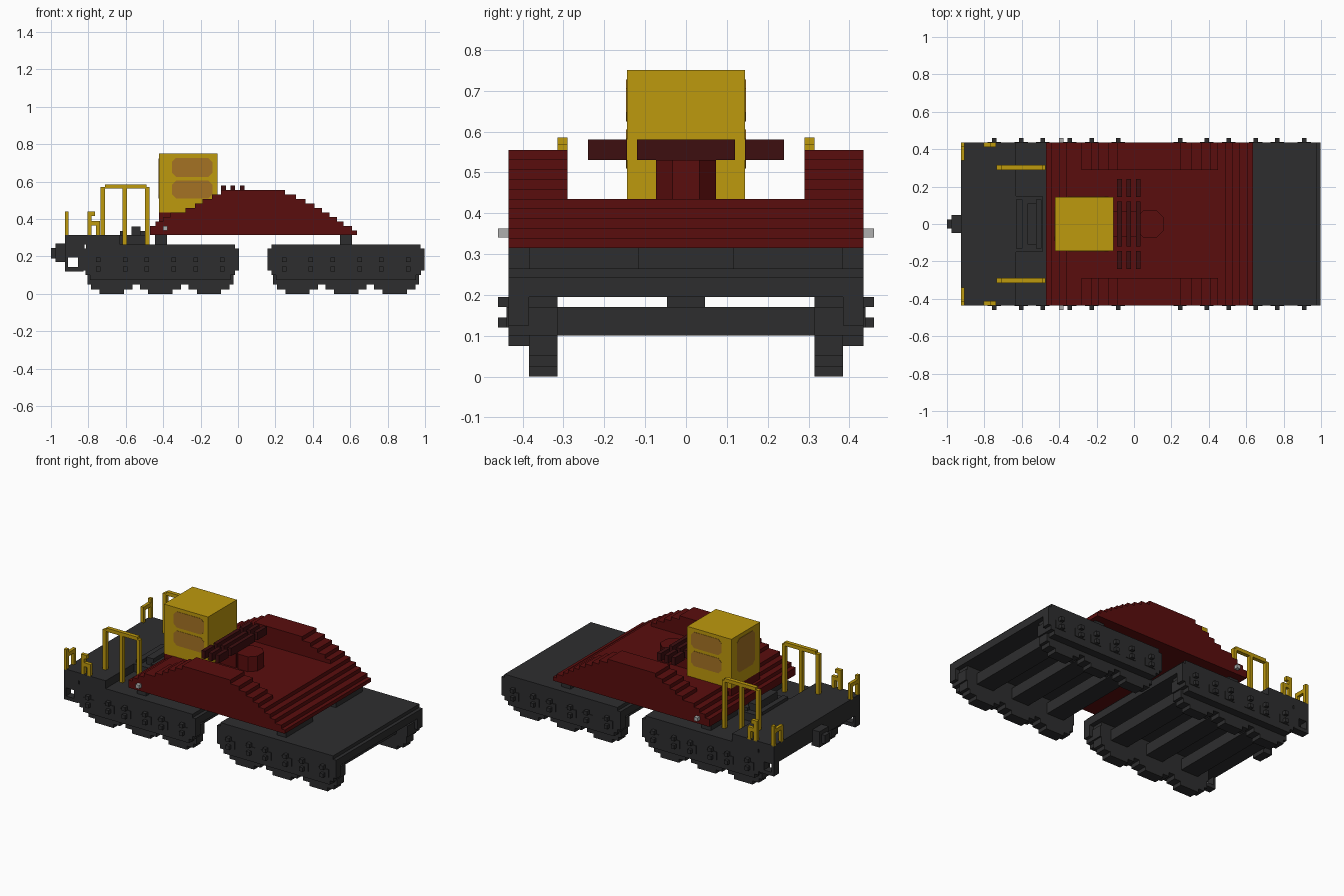
import bpy, bmesh

old = bpy.data.objects.get("Cube")
if old:
    bpy.data.objects.remove(old, do_unlink=True)


def material(name, rgb):
    m = bpy.data.materials.new(name)
    m.use_nodes = True
    m.diffuse_color = (*rgb, 1)
    m.node_tree.nodes["Principled BSDF"].inputs["Base Color"].default_value = (*rgb, 1)
    return m


DARK = material("charcoal", (0.027, 0.027, 0.028))
RED = material("deep_red", (0.102, 0.004, 0.004))
MAROON = material("dark_maroon", (0.048, 0.0045, 0.005))
YELLOW = material("ochre_yellow", (0.515, 0.319, 0.004))
BROWN = material("amber_glass", (0.376, 0.171, 0.017))
GREY = material("lamp_grey", (0.43, 0.43, 0.43))


def finish(bm, name, mat):
    bmesh.ops.recalc_face_normals(bm, faces=bm.faces)
    me = bpy.data.meshes.new(name)
    bm.to_mesh(me)
    bm.free()
    me.materials.append(mat)
    ob = bpy.data.objects.new(name, me)
    bpy.context.collection.objects.link(ob)
    return ob


def boxes(name, mat, specs, mirror=False):
    """One object from (x0, x1, y0, y1, z0, z1) boxes, optionally mirrored in y."""
    bm = bmesh.new()
    specs = list(specs)
    if mirror:
        specs += [(a, b, -d, -c, e, f) for a, b, c, d, e, f in specs]
    for x0, x1, y0, y1, z0, z1 in specs:
        vs = bmesh.ops.create_cube(bm, size=1)["verts"]
        for v in vs:
            v.co.x = (x0 + x1) / 2 + v.co.x * (x1 - x0)
            v.co.y = (y0 + y1) / 2 + v.co.y * (y1 - y0)
            v.co.z = (z0 + z1) / 2 + v.co.z * (z1 - z0)
    return finish(bm, name, mat)


def prism(name, mat, outline, to3d, lo, hi):
    """Extrude a 2D outline between lo and hi; to3d(u, v, w) places the points."""
    bm = bmesh.new()
    f = bm.faces.new([bm.verts.new(to3d(u, v, lo)) for u, v in outline])
    ext = bmesh.ops.extrude_face_region(bm, geom=[f])["geom"]
    for e in ext:
        if isinstance(e, bmesh.types.BMVert):
            e.co += to3d_delta(to3d, hi - lo)
    return finish(bm, name, mat)


def to3d_delta(to3d, d):
    from mathutils import Vector
    return Vector(to3d(0, 0, d)) - Vector(to3d(0, 0, 0))


def side(u, v, w):
    return (u, w, v)


def stepped(rows, top):
    """Stair-stepped outline from (z, x0, x1) rows, bottom to top."""
    ends = [r[0] for r in rows[1:]] + [top]
    right = [p for (z, a, b), e in zip(rows, ends) for p in ((b, z), (b, e))]
    left = [p for (z, a, b), e in zip(rows, ends) for p in ((a, z), (a, e))]
    return right + left[::-1]


def both_sides(name, mat, outline, y0, y1):
    prism("left_" + name, mat, outline, side, y0, y1)
    prism("right_" + name, mat, outline, side, -y1, -y0)


# Bogies: frame, three axles, stepped wheels and axle-box studs
def bogie(prefix, cx):
    frame = [(0.075, -0.375, 0.375), (0.1, -0.40, 0.40), (0.125, -0.42, 0.42),
             (0.195, -0.42, 0.42)]
    frame = [(z, cx + a, cx + b) for z, a, b in frame]
    both_sides(prefix + "_side_frame", DARK, stepped(frame, 0.243), 0.385, 0.435)
    deck = [(0.195, cx - 0.42, cx + 0.42), (0.243, cx - 0.398, cx + 0.398)]
    prism(prefix + "_bogie_deck", DARK, stepped(deck, 0.265), side, -0.435, 0.435)
    axles = [cx - 0.26, cx, cx + 0.26]
    for i, x in enumerate(axles):
        half = [(0, .065), (.024, .11), (.05, .13), (.1, .14), (.17, .13)]
        rows = [(z, x - w, x + w) for z, w in half]
        both_sides(f"{prefix}_wheel_{i + 1}", DARK, stepped(rows, 0.2), 0.315, 0.385)
    boxes(prefix + "_axles", DARK,
          [(x - 0.06, x + 0.06, -0.316, 0.316, 0.1, 0.17) for x in axles])
    studs = []
    for x in axles:
        for dx in (-0.072, 0.072):
            c = x + dx
            studs += [(c - .012, c + .012, .43, .46, .12, .145),
                      (c - .012, c + .012, .43, .46, .17, .195),
                      (c - .036, c + .036, .43, .439, .12, .17)]
    boxes(prefix + "_axle_box_studs", DARK, studs, True)


bogie("front", -0.415)
bogie("rear", 0.578)

# Front platform, steps and coupler
boxes("front_platform", DARK, [(-0.925, -0.63, -0.435, 0.435, 0.265, 0.315),
                               (-0.925, -0.82, -0.435, 0.435, 0.195, 0.265)])
boxes("front_steps", DARK, [(-0.925, -0.91, .385, .435, .12, .2),
                            (-0.855, -0.825, .385, .435, .12, .2),
                            (-0.925, -0.825, .385, .435, .12, .143)], True)
boxes("front_coupler", DARK, [(-0.975, -0.92, -.047, .047, .17, .27),
                              (-1.0, -0.97, -.025, .025, .19, .245)])
boxes("hitch_frame", DARK, [(-.64, -.49, -.15, .15, .265, .315),
                            (-.63, -.595, -.13, .13, .31, .335),
                            (-.525, -.495, -.13, .13, .31, .335),
                            (-.57, -.52, -.11, .11, .31, .36)])
boxes("pivot_pads", DARK, [(-.445, -.38, .115, .385, .26, .318),
                           (.545, .61, .115, .385, .26, .318)], True)

# Red bridge: full-width lower tier, raised stepped side beams
S = 0.024
lefts = [-.47, -.47, -.44, -.40, -.36, -.28, -.23, -.19, -.14, -.09]
rights = [.635, .61, .565, .53, .49, .45, .41, .36, .31, .25]
rows = [(0.315 + i * S, a, b) for i, (a, b) in enumerate(zip(lefts, rights))]
prism("bridge_floor", RED, stepped(rows[:5], 0.435), side, -0.435, 0.435)
both_sides("bridge_side_beam", RED, stepped(rows[5:], 0.555), 0.29, 0.435)
boxes("side_lamps", GREY, [(-.402, -.378, .43, .46, .34, .363)], True)

# Cab with chamfered windows
boxes("cab_base", RED, [(-.422, -.11, -.145, .145, .33, .435)])
boxes("cab", YELLOW, [(-.422, -.11, -.145, .145, .435, .75)])


def chamfered(u0, u1, v0, v1, c):
    return [(u0 + c, v0), (u1 - c, v0), (u1, v0 + c), (u1, v1 - c),
            (u1 - c, v1), (u0 + c, v1), (u0, v1 - c), (u0, v0 + c)]


both_sides("upper_side_window", BROWN, chamfered(-.353, -.137, .625, .727, .022), .143, .147)
both_sides("lower_side_window", BROWN, chamfered(-.353, -.137, .51, .605, .022), .143, .147)
prism("front_window", BROWN, chamfered(-.09, .09, .51, .725, .022),
      lambda u, v, w: (w, u, v), -.424, -.42)

# Cooling fins behind the cab and round stack
fins = [(x, x + .025, a, b, .53, .58) for x in (-.09, -.04, .01)
        for a, b in ((-.12, .12), (.145, .24), (-.24, -.145))]
boxes("cooling_fins", MAROON, fins)
boxes("fin_support", RED, [(-.11, .035, -.07, .07, .43, .53)])
prism("stack", RED, chamfered(.01, .16, -.073, .073, .04),
      lambda u, v, w: (u, v, w), .43, .53)

# Yellow handrails
boxes("tall_handrails", YELLOW, [(-.735, -.712, .29, .315, .31, .57),
                                 (-.617, -.594, .29, .315, .265, .57),
                                 (-.497, -.474, .29, .315, .265, .57),
                                 (-.712, -.49, .29, .315, .562, .585)], True)
boxes("corner_handrails", YELLOW, [(-.925, -.905, .34, .362, .31, .415),
                                   (-.925, -.905, .413, .435, .31, .44),
                                   (-.925, -.905, .36, .415, .39, .415)], True)
boxes("step_handrails", YELLOW, [(-.805, -.782, .412, .435, .31, .44),
                                 (-.785, -.765, .412, .435, .415, .44),
                                 (-.782, -.738, .412, .435, .365, .39),
                                 (-.76, -.738, .412, .435, .31, .385)], True)
